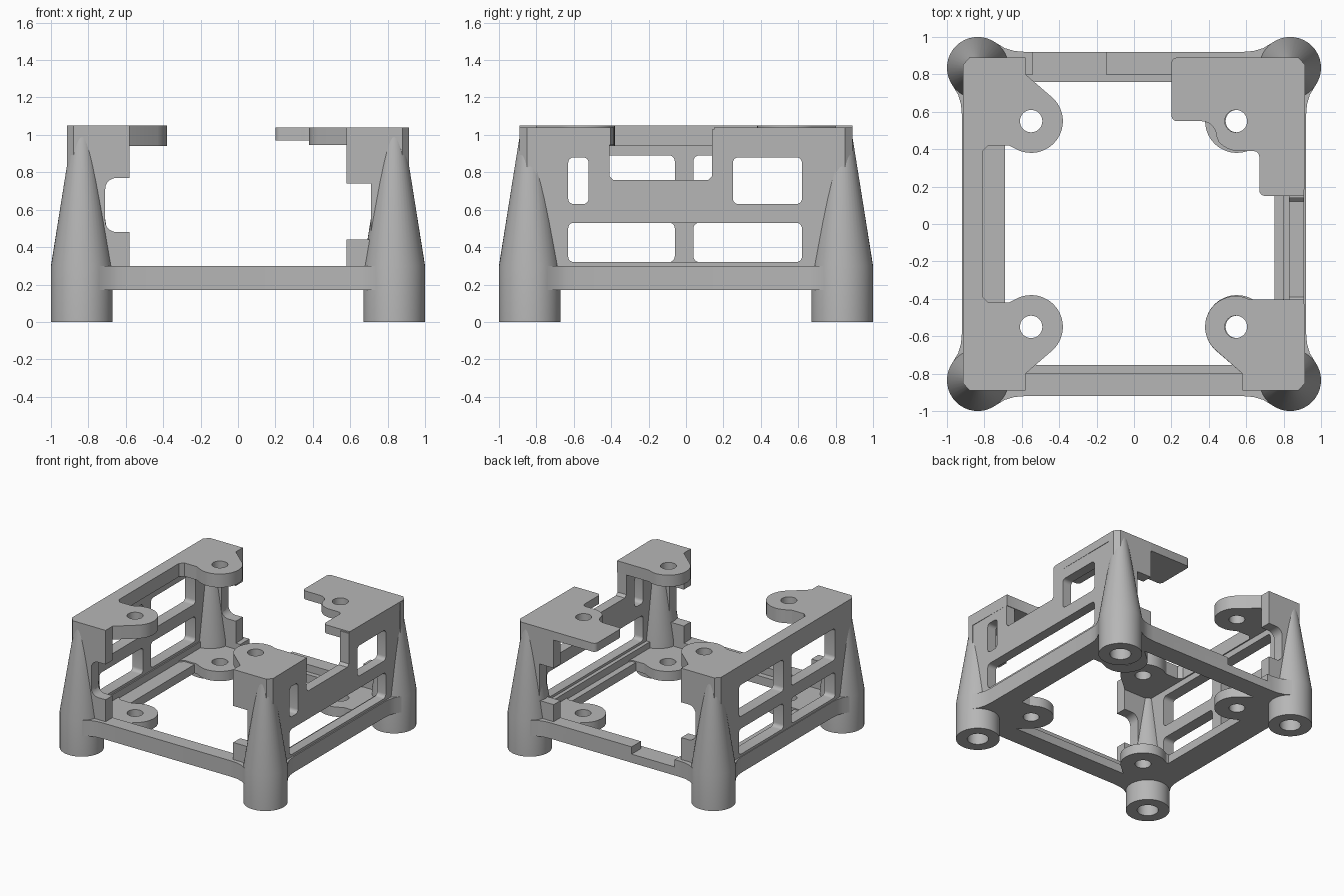
import bpy, bmesh, math
from mathutils import Vector

cube = bpy.data.objects.get("Cube")
if cube:
    bpy.data.objects.remove(cube, do_unlink=True)

grey = bpy.data.materials.new("matte grey")
grey.use_nodes = True
grey.diffuse_color = (0.47, 0.47, 0.47, 1)
grey.node_tree.nodes["Principled BSDF"].inputs["Base Color"].default_value = (0.47, 0.47, 0.47, 1)


def finish(name, bm):
    bmesh.ops.recalc_face_normals(bm, faces=bm.faces[:])
    mesh = bpy.data.meshes.new(name)
    bm.to_mesh(mesh)
    bm.free()
    mesh.materials.append(grey)
    obj = bpy.data.objects.new(name, mesh)
    bpy.context.collection.objects.link(obj)
    bpy.ops.object.select_all(action='DESELECT')
    obj.select_set(True)
    bpy.context.view_layer.objects.active = obj
    bpy.ops.object.shade_smooth_by_angle(angle=math.radians(25))
    return obj


def prism(name, outer, lo, hi, axis='z', holes=()):
    """Extrude an outline with holes along an axis."""
    place = {'x': lambda u, v, w: (w, u, v),
             'y': lambda u, v, w: (u, w, v),
             'z': lambda u, v, w: (u, v, w)}[axis]
    bm = bmesh.new()
    rings = []
    for w in (lo, hi):
        level, edges = [], []
        for loop in [outer, *holes]:
            vs = [bm.verts.new(place(u, v, w)) for u, v in loop]
            edges += [bm.edges.new((vs[i - 1], vs[i])) for i in range(len(vs))]
            level.append(vs)
        bmesh.ops.triangle_fill(bm, use_beauty=True, edges=edges,
                                normal=Vector(place(0, 0, 1)))
        rings.append(level)
    for a, b in zip(*rings):
        for i in range(len(a)):
            bm.faces.new((a[i - 1], a[i], b[i], b[i - 1]))
    return finish(name, bm)


def arc(cx, cy, r, start, end, n=16):
    angles = [math.radians(start + (end - start) * i / n) for i in range(n + 1)]
    return [(cx + r * math.cos(a), cy + r * math.sin(a)) for a in angles]


def circle(cx, cy, r, n=32):
    return arc(cx, cy, r, 0, 360, n)[:-1]


def round_rect(x0, y0, x1, y1, r):
    return (arc(x1 - r, y1 - r, r, 0, 90, 5) + arc(x0 + r, y1 - r, r, 90, 180, 5)
            + arc(x0 + r, y0 + r, r, 180, 270, 5) + arc(x1 - r, y0 + r, r, 270, 360, 5))


def flip(points, sx, sy):
    return [(sx * x, sy * y) for x, y in points]


HOLE = 0.06
C = 0.55
corner = [(0.58, 0.80), (0.58, 0.89), (0.88, 0.89), (0.915, 0.85)]
lug = [(0.81, 0.39), (0.78, 0.42), (0.67, 0.42)] + arc(C, C, 0.17, 300, 135) + corner

# Base frame: lower slab with rounded opening and flared corners
flare = [(0.58, 0.92), (0.64, 0.925), (0.69, 0.94), (0.74, 0.97)]
quarter = flare + [(y, x) for x, y in reversed(flare)]
outline = (quarter + flip(quarter[::-1], 1, -1) + flip(quarter, -1, -1)
           + flip(quarter[::-1], -1, 1))
prism("base_slab", outline, 0.17, 0.24,
      holes=[round_rect(-0.69, -0.755, 0.75, 0.76, 0.09)])

# Raised rim with a gap in the back rail
rim = ([(-0.15, 0.92)] + outline + [(-0.54, 0.92), (-0.54, 0.80), (-0.81, 0.80),
       (-0.81, -0.80), (0.80, -0.80), (0.80, 0.80), (-0.15, 0.80)])
prism("base_rim", rim, 0.24, 0.30)

# Base lugs, hollow corner posts and chamfered corner columns
base_lug = lug[:-4] + [(0.58, 0.80), (0.81, 0.80)]
column = [(0.80, 0.80), (0.915, 0.80), (0.915, 0.85), (0.88, 0.89), (0.80, 0.89)]
profile = [(0, 0.25), (0.08, 0.25), (0.08, 0), (0.165, 0), (0.165, 0.30),
           (0.05, 1.02), (0, 1.02)]
for sx, side in ((1, "left"), (-1, "right")):
    for sy, end in ((1, "back"), (-1, "front")):
        tag = end + "_" + side
        prism("base_lug_" + tag, flip(base_lug, sx, sy), 0.17, 0.25,
              holes=[circle(sx * C, sy * C, HOLE)])
        prism("corner_column_" + tag, flip(column, sx, sy), 0.25, 1.03)
        bm = bmesh.new()
        vs = [bm.verts.new((r, 0, z)) for r, z in profile]
        es = [bm.edges.new(pair) for pair in zip(vs, vs[1:])]
        bmesh.ops.spin(bm, geom=vs + es, cent=(0, 0, 0), axis=(0, 0, 1),
                       angle=math.tau, steps=40)
        bmesh.ops.remove_doubles(bm, verts=bm.verts[:], dist=0.0005)
        post = finish("post_" + tag, bm)
        post.location = (sx * 0.835, sy * 0.835, 0)

# Side walls with rounded windows
windows = [round_rect(y0, z0, y1, z1, 0.03)
           for y0, y1 in ((-0.63, -0.06), (0.04, 0.62))
           for z0, z1 in ((0.32, 0.53), (0.63, 0.89))]
prism("right_side_wall", [(-0.85, 0.25), (0.85, 0.25), (0.85, 1.04), (-0.85, 1.04)],
      -0.915, -0.82, 'x', windows)
notched = [(-0.85, 0.25), (0.85, 0.25), (0.85, 1.03), (0.14, 1.03), (0.14, 0.78),
           (0.12, 0.76), (-0.39, 0.76), (-0.41, 0.78), (-0.41, 1.03), (-0.85, 1.03)]
prism("left_side_wall", notched, 0.83, 0.91, 'x',
      [round_rect(-0.63, 0.32, 0.62, 0.53, 0.03),
       round_rect(-0.63, 0.63, -0.52, 0.88, 0.03),
       round_rect(0.25, 0.63, 0.62, 0.88, 0.03)])

# Short front and back walls with cable notches
wall_r = ([(-0.88, 0.25), (-0.58, 0.25), (-0.58, 0.48)] + arc(-0.65, 0.54, 0.06, 270, 180, 5)
          + arc(-0.65, 0.71, 0.06, 180, 90, 5) + [(-0.58, 0.77), (-0.58, 1.04), (-0.88, 1.04)])
wall_l = [(0.88, 0.25), (0.58, 0.25), (0.58, 0.44), (0.71, 0.44), (0.71, 0.74),
          (0.58, 0.74), (0.58, 1.03), (0.88, 1.03)]
for end, lo, hi in (("front", -0.89, -0.80), ("back", 0.80, 0.89)):
    prism(end + "_wall_right", wall_r, lo, hi, 'y')
    prism(end + "_wall_left", wall_l, lo, hi, 'y')

# Top plates with screw holes
prism("top_plate_right", flip(lug, -1, 1) + flip(lug[::-1], -1, -1), 0.94, 1.05,
      holes=[circle(-C, C, HOLE), circle(-C, -C, HOLE)])
front_plate = [(0.91, 0.405), (0.62, 0.405)] + arc(0.545, C, 0.165, 285, 135) + corner
prism("top_plate_front_left", flip(front_plate, 1, -1), 0.945, 1.04,
      holes=[circle(0.545, -C, HOLE)])
back_plate = ([(0.91, 0.15)] + arc(0.70, 0.18, 0.03, 270, 180, 4)
              + arc(0.64, 0.36, 0.03, 0, 90, 4) + arc(0.56, 0.53, 0.14, 265, 220, 6)
              + arc(0.36, 0.47, 0.08, 0, 90, 6) + arc(0.23, 0.58, 0.03, 270, 180, 4)
              + arc(0.23, 0.86, 0.03, 180, 90, 4) + corner[2:])
prism("top_plate_back_left", back_plate, 0.97, 1.04, holes=[circle(0.545, C, HOLE)])
